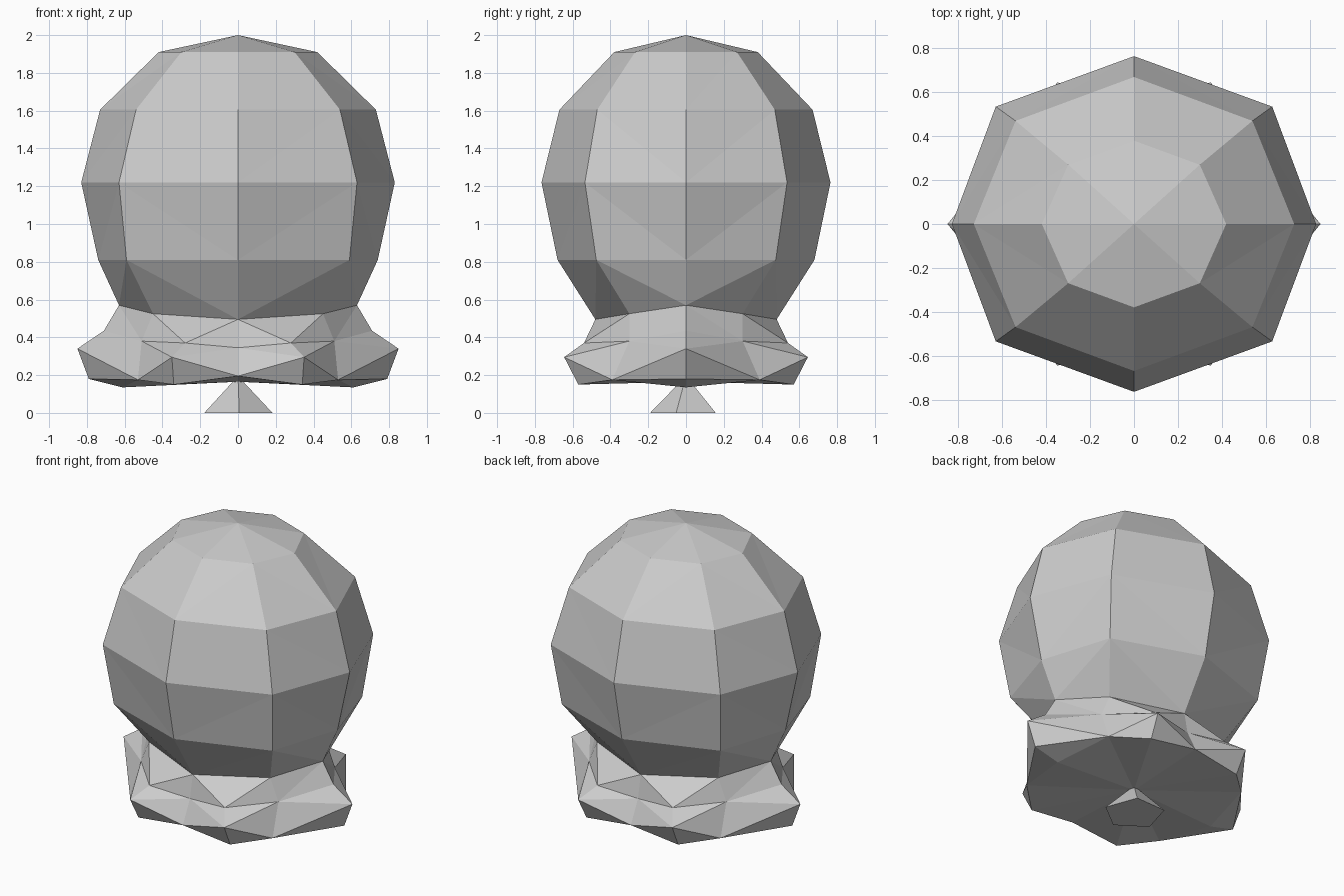
import bpy
import bmesh
from math import radians
from mathutils import Matrix

cube = bpy.data.objects.get("Cube")
if cube:
    bpy.data.objects.remove(cube, do_unlink=True)

GREY = (0.6, 0.6, 0.6, 1.0)
grey = bpy.data.materials.new("plain_grey")
grey.use_nodes = True
grey.diffuse_color = GREY
grey.node_tree.nodes["Principled BSDF"].inputs["Base Color"].default_value = GREY


def finish(name, bm):
    """Turn a bmesh into a flat-shaded object with the grey material."""
    bmesh.ops.recalc_face_normals(bm, faces=bm.faces)
    mesh = bpy.data.meshes.new(name)
    bm.to_mesh(mesh)
    bm.free()
    mesh.materials.append(grey)
    obj = bpy.data.objects.new(name, mesh)
    bpy.context.scene.collection.objects.link(obj)
    return obj


def mirrored_shell(name, points, faces):
    """Build one quarter from named points and mirror it in x and y."""
    bm = bmesh.new()
    for sx in (1, -1):
        for sy in (1, -1):
            verts = {k: bm.verts.new((x * sx, y * sy, z))
                     for k, (x, y, z) in points.items()}
            for face in faces:
                loop = [verts[k] for k in face.split()]
                bm.faces.new(loop if sx * sy > 0 else loop[::-1])
    bmesh.ops.remove_doubles(bm, verts=bm.verts, dist=0.0005)
    return finish(name, bm)


# Neck ring shared by the head and the collar: side, corner, front
neck = {"neck_side": (0.63, 0, 0.57),
        "neck_corner": (0.45, 0.30, 0.525),
        "neck_front": (0, 0.48, 0.495)}

# Head: eight-sided rings as (height, side x, corner x, corner y, front y)
rings = [(1.91, 0.42, 0.30, 0.27, 0.38),
         (1.605, 0.73, 0.54, 0.47, 0.67),
         (1.22, 0.83, 0.63, 0.535, 0.765),
         (0.81, 0.74, 0.59, 0.475, 0.68)]
head = dict(neck, top=(0, 0, 2))
for i, (z, side, cx, cy, front) in enumerate(rings):
    head[f"s{i}"] = (side, 0, z)
    head[f"c{i}"] = (cx, cy, z)
    head[f"f{i}"] = (0, front, z)
head_faces = ["top s0 c0", "top c0 f0"]
for i in range(len(rings) - 1):
    j = i + 1
    head_faces += [f"s{i} s{j} c{i}", f"c{i} s{j} c{j}",
                   f"c{i} f{j} f{i}", f"c{i} c{j} f{j}"]
last = len(rings) - 1
head_faces += [f"s{last} neck_side c{last}", f"c{last} neck_side neck_corner",
               f"c{last} neck_corner neck_front", f"c{last} neck_front f{last}"]
mirrored_shell("head", head, head_faces)

# Collar: upper crease, flared rim, lower edge and shallow underside
collar = dict(
    neck,
    up_side=(0.71, 0, 0.435), notch=(0.51, 0.30, 0.38),
    up_corner=(0.28, 0.54, 0.37), up_front=(0, 0.51, 0.345),
    rim_side=(0.85, 0, 0.34), rim_corner=(0.35, 0.645, 0.295),
    low_side=(0.79, 0, 0.18), low_notch=(0.53, 0.39, 0.175),
    low_corner=(0.34, 0.57, 0.15), low_front=(0, 0.585, 0.195),
    under_side=(0.61, 0, 0.135), under_centre=(0, 0, 0.165))
collar_faces = [
    "neck_side up_side notch", "neck_side notch neck_corner",
    "neck_corner notch up_corner", "neck_corner up_corner neck_front",
    "neck_front up_corner up_front",
    "up_side rim_side notch", "notch rim_corner up_corner",
    "up_corner rim_corner up_front", "up_front rim_corner low_front",
    "rim_side low_notch notch", "rim_side low_side low_notch",
    "notch low_notch rim_corner", "rim_corner low_notch low_corner",
    "rim_corner low_corner low_front",
    "low_side under_side low_notch", "low_notch under_side under_centre",
    "low_notch under_centre low_corner", "low_corner under_centre low_front"]
mirrored_shell("collar", collar, collar_faces)

# Foot: small five-sided pyramid under the collar
height = 0.195
bm = bmesh.new()
bmesh.ops.create_cone(
    bm, cap_ends=True, segments=5, radius1=0.19, radius2=0, depth=height,
    matrix=Matrix.Translation((0, 0, height / 2)))
bmesh.ops.remove_doubles(bm, verts=bm.verts, dist=0.0005)
low = min((v for v in bm.verts if v.co.z < height / 2), key=lambda v: v.co.y)
turn = radians(-88) - low.co.xy.angle_signed((1, 0))
bmesh.ops.rotate(bm, verts=bm.verts, matrix=Matrix.Rotation(turn, 3, "Z"))
finish("foot", bm)
